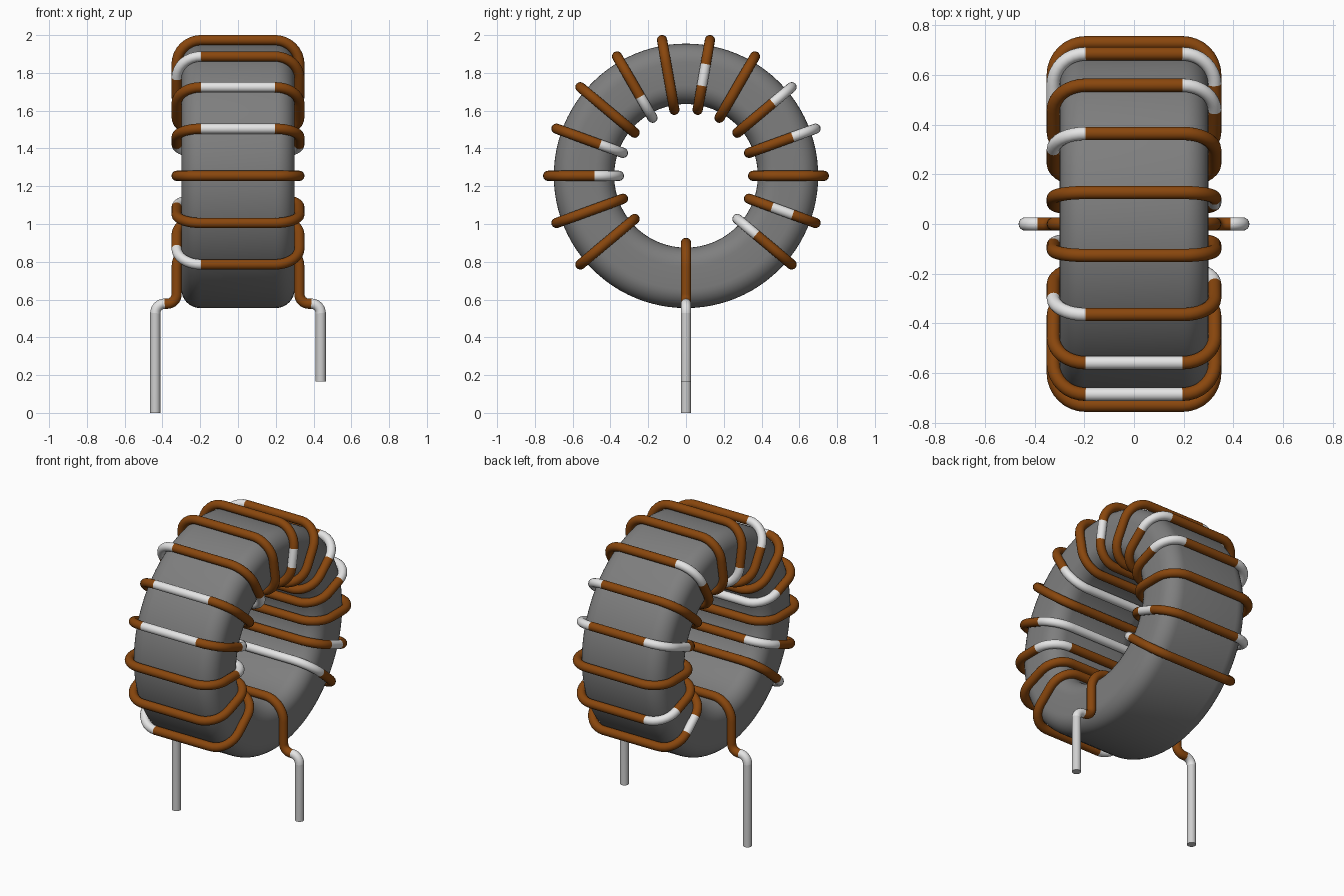
import bpy, bmesh, math
from mathutils import Vector, Matrix

if "Cube" in bpy.data.objects:
    bpy.data.objects.remove(bpy.data.objects["Cube"])

CENTRE_Z = 1.255
WIRE_R = 0.027


def material(name, rgb):
    m = bpy.data.materials.new(name)
    m.use_nodes = True
    m.diffuse_color = (*rgb, 1)
    m.node_tree.nodes["Principled BSDF"].inputs["Base Color"].default_value = (*rgb, 1)
    return m


grey = material("core grey", (0.21, 0.21, 0.21))
copper = material("copper brown", (0.25, 0.062, 0.004))
white = material("bare white", (0.78, 0.78, 0.78))
tin = material("tinned lead", (0.62, 0.62, 0.62))


def fillet(corners, radii, closed, steps=8):
    """Round a polyline in a plane; returns points and a segment id per span.
    Even ids are straights, odd ids are the bends that follow them."""
    pts, ids = [], []
    n = len(corners)
    for i, (c, r) in enumerate(zip(corners, radii)):
        c = Vector(c)
        if not closed and i in (0, n - 1):
            if pts:
                ids.append(2 * (i - 1))
            pts.append(c)
            continue
        a = (Vector(corners[i - 1]) - c).normalized()
        b = (Vector(corners[(i + 1) % n]) - c).normalized()
        mid = c + (a + b) * r
        if pts:
            ids.append(2 * (i if closed else i - 1))
        for k in range(steps + 1):
            t = math.pi / 2 * k / steps
            pts.append(mid - b * r * math.cos(t) - a * r * math.sin(t))
            if k:
                ids.append(2 * (i if closed else i - 1) + 1)
    if closed:
        ids.append(0)
    return pts, ids


def finish(bm, name, mats, angle=40):
    bmesh.ops.recalc_face_normals(bm, faces=bm.faces)
    mesh = bpy.data.meshes.new(name)
    bm.to_mesh(mesh)
    bm.free()
    for m in mats:
        mesh.materials.append(m)
    ob = bpy.data.objects.new(name, mesh)
    bpy.context.collection.objects.link(ob)
    bpy.ops.object.select_all(action='DESELECT')
    ob.select_set(True)
    bpy.context.view_layer.objects.active = ob
    bpy.ops.object.shade_smooth_by_angle(angle=math.radians(angle))
    return ob


def wire(name, corners, radii, closed, colours, matrix, sides=16):
    """Round wire along a filleted path lying in the local XZ plane."""
    pts, ids = fillet(corners, radii, closed)
    bm = bmesh.new()
    n = len(pts)
    rings = []
    for i, p in enumerate(pts):
        before = pts[i - 1] if closed or i > 0 else p
        after = pts[(i + 1) % n] if closed or i < n - 1 else p
        d = (p - before).normalized() + (after - p).normalized()
        d.normalize()
        ring = []
        for s in range(sides):
            a = math.tau * s / sides
            off = WIRE_R * math.cos(a)
            co = Vector((p.x - d.y * off, WIRE_R * math.sin(a), p.y + d.x * off))
            ring.append(bm.verts.new(matrix @ co))
        rings.append(ring)
    for i, seg in enumerate(ids):
        r0, r1 = rings[i], rings[(i + 1) % n]
        for s in range(sides):
            t = (s + 1) % sides
            f = bm.faces.new((r0[s], r0[t], r1[t], r1[s]))
            f.material_index = colours.get(seg, 0)
    if not closed:
        for end, seg in ((rings[0], ids[0]), (rings[-1], ids[-1])):
            bm.faces.new(end).material_index = colours.get(seg, 0)
    return finish(bm, name, [copper, white, tin])


# Ring core: rounded rectangle spun about the x axis
bm = bmesh.new()
profile, _ = fillet([(-0.3, 0.70), (0.3, 0.70), (0.3, 0.38), (-0.3, 0.38)], [0.1] * 4, True)
steps = 96
rings = []
for k in range(steps):
    rot = Matrix.Translation((0, 0, CENTRE_Z)) @ Matrix.Rotation(math.tau * k / steps, 4, 'X')
    rings.append([bm.verts.new(rot @ Vector((p.x, 0, p.y))) for p in profile])
for k in range(steps):
    a, b = rings[k], rings[(k + 1) % steps]
    for i in range(len(profile)):
        j = (i + 1) % len(profile)
        bm.faces.new((a[i], a[j], b[j], b[i]))
finish(bm, "ring_core", [grey])

# Path segments of one winding
OUTER, OUT_POS, SIDE_POS, IN_POS, INNER, IN_NEG, SIDE_NEG, OUT_NEG = 0, 3, 4, 5, 6, 7, 8, 1
# Corner order is: outer -x, outer +x, inner +x, inner -x
OUTER, SIDE_POS, INNER, SIDE_NEG = 2, 4, 6, 0
LOOP = [(-0.325, 0.73), (0.325, 0.73), (0.325, 0.355), (-0.325, 0.355)]

# Bare stretches of each winding, keyed by its angle around the ring
BARE = {
    -40: (IN_POS, INNER, SIDE_NEG),
    -20: (SIDE_POS, OUT_NEG),
    20: (OUT_POS, OUT_NEG, SIDE_NEG),
    40: (OUT_POS,),
    60: (OUT_NEG,),
    80: (SIDE_POS,),
    100: (IN_NEG,),
    120: (IN_POS, INNER, OUT_NEG),
    140: (OUTER,),
    160: (OUTER, IN_POS, INNER, IN_NEG),
    180: (IN_POS,),
    200: (IN_NEG,),
    220: (OUT_NEG,),
}

# Windings every 20 degrees, leaving the bottom open
for k in range(14):
    angle = -40 + 20 * k
    m = Matrix.Translation((0, 0, CENTRE_Z)) @ Matrix.Rotation(math.radians(angle - 90), 4, 'X')
    wire(f"winding_{k + 1}", LOOP, [0.13] * 4, True, {s: 1 for s in BARE.get(angle, ())}, m)

# Bottom wire: over the inside of the ring, down both sides and out to the two legs
path = [(-0.438, 0), (-0.438, 0.578), (-0.325, 0.578), (-0.325, 0.9),
        (0.325, 0.9), (0.325, 0.578), (0.438, 0.578), (0.438, 0.165)]
wire("lead_wire", path, [0, 0.05, 0.05, 0.13, 0.13, 0.05, 0.05, 0], False,
     {0: 2, 1: 1, 11: 1, 12: 2}, Matrix.Identity(4))
